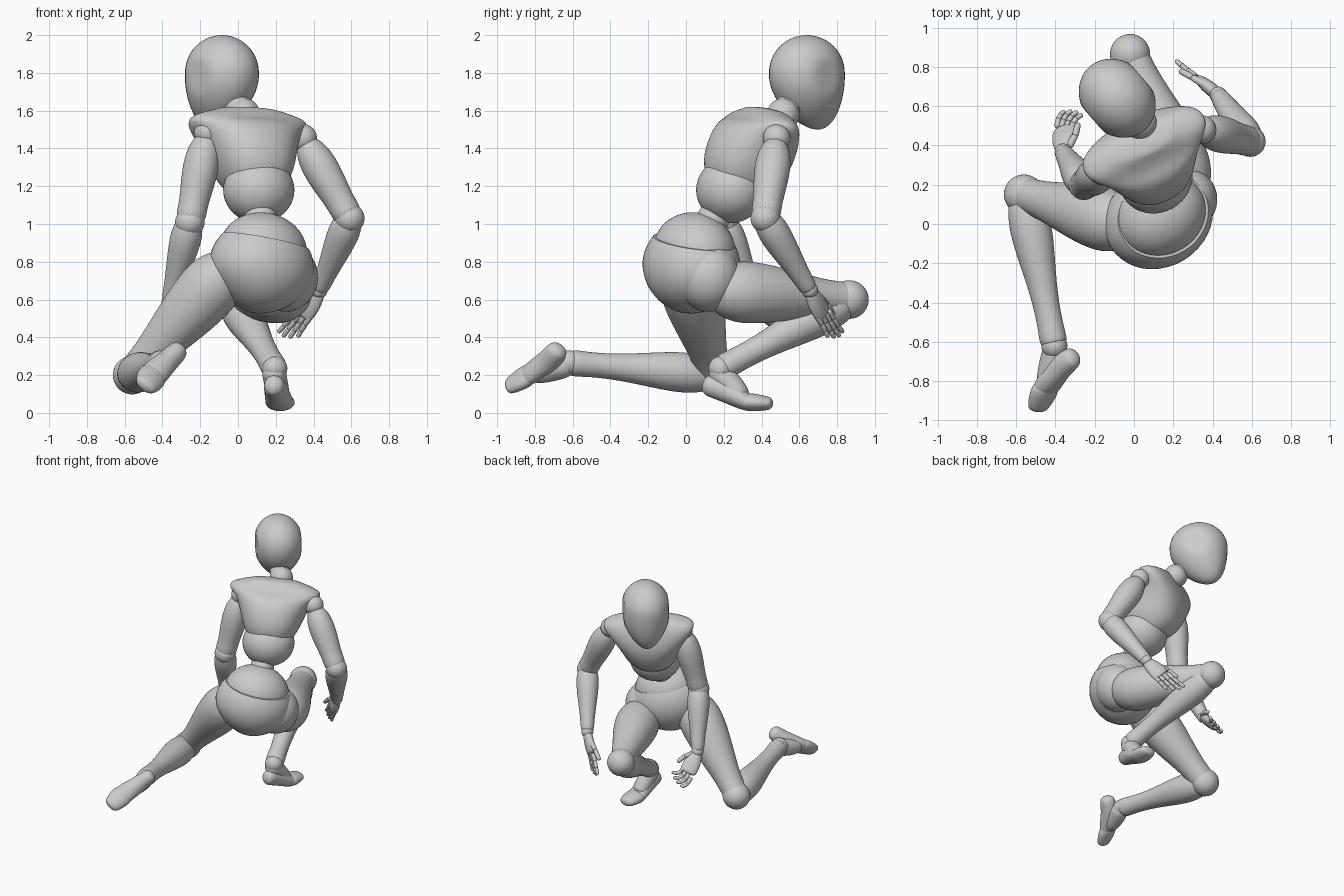
import bpy, bmesh, math
from mathutils import Vector as V, Matrix

if "Cube" in bpy.data.objects:
    bpy.data.objects.remove(bpy.data.objects["Cube"])


def finish(name, bm, lv=0):
    bmesh.ops.recalc_face_normals(bm, faces=bm.faces)
    me = bpy.data.meshes.new(name)
    bm.to_mesh(me)
    bm.free()
    me.shade_smooth()
    ob = bpy.data.objects.new(name, me)
    bpy.context.collection.objects.link(ob)
    if lv:
        m = ob.modifiers.new("smooth", 'SUBSURF')
        m.levels = m.render_levels = lv
    return ob


# Rounded loft through rings (centre, half width along side, half depth)
def loft(name, rings, side=(1, 0, 0.01), seg=16, lv=2, cap=0.7, power=2.0):
    rings = [(V(c), a, b) for c, a, b in rings]
    n = len(rings)
    t0 = (rings[1][0] - rings[0][0]).normalized()
    t1 = (rings[-1][0] - rings[-2][0]).normalized()
    full = []
    for ang in (65, 35):
        c, a, b = rings[0]
        k, h = math.cos(math.radians(ang)), math.sin(math.radians(ang))
        full.append((c - t0 * min(a, b) * cap * h, a * k, b * k, t0))
    for i, (c, a, b) in enumerate(rings):
        t = (rings[min(i + 1, n - 1)][0] - rings[max(i - 1, 0)][0]).normalized()
        full.append((c, a, b, t))
    for ang in (35, 65):
        c, a, b = rings[-1]
        k, h = math.cos(math.radians(ang)), math.sin(math.radians(ang))
        full.append((c + t1 * min(a, b) * cap * h, a * k, b * k, t1))
    bm = bmesh.new()
    loops = []
    for c, a, b, t in full:
        x = V(side)
        x = (x - t * x.dot(t)).normalized()
        y = t.cross(x)
        lp = []
        for j in range(seg):
            q = 2 * math.pi * j / seg
            cx, sy = math.cos(q), math.sin(q)
            cx = math.copysign(abs(cx) ** (2 / power), cx)
            sy = math.copysign(abs(sy) ** (2 / power), sy)
            lp.append(bm.verts.new(c + x * a * cx + y * b * sy))
        loops.append(lp)
    for p, q in zip(loops, loops[1:]):
        for j in range(seg):
            k = (j + 1) % seg
            bm.faces.new((p[j], p[k], q[k], q[j]))
    for lp, (c, a, b), t in ((loops[0], rings[0], -t0), (loops[-1], rings[-1], t1)):
        tip = bm.verts.new(c + t * min(a, b) * cap)
        for j in range(seg):
            bm.faces.new((lp[j], lp[(j + 1) % seg], tip))
    return finish(name, bm, lv)


# Straight limb with a radius profile of (position, radius)
def bone(name, a, b, prof, **kw):
    a, b = V(a), V(b)
    return loft(name, [(a.lerp(b, t), r, r) for t, r in prof], **kw)


def frame(s, f, o):
    x = V(s).normalized()
    y = V(f)
    y = (y - x * y.dot(x)).normalized()
    z = x.cross(y)
    return Matrix.Translation(o) @ Matrix((x, y, z)).transposed().to_4x4()


# Ellipsoid in a frame, optional reshaping and flat cut at a local height
def ball(name, mat, size, shape=None, cut=None):
    bm = bmesh.new()
    bmesh.ops.create_uvsphere(bm, u_segments=40, v_segments=28, radius=1)
    for v in bm.verts:
        v.co = shape(v.co) if shape else V(p * q for p, q in zip(v.co, size))
    if cut is not None:
        g = bm.verts[:] + bm.edges[:] + bm.faces[:]
        bmesh.ops.bisect_plane(bm, geom=g, plane_co=(0, 0, cut), plane_no=(0, 0, 1), clear_outer=True)
        bmesh.ops.holes_fill(bm, edges=[e for e in bm.edges if e.is_boundary])
    bm.transform(mat)
    ob = finish(name, bm)
    if cut is not None:
        ob.data.set_sharp_from_angle(angle=math.radians(40))
    return ob


def sphere(name, c, r):
    return ball(name, Matrix.Translation(c), (r, r, r))


# Head with flattened temples, full back of skull and a forward chin
def head_shape(p):
    t = max(0, -p.z)
    x = max(-0.165, min(0.165, p.x * 0.18 * (1 + 0.12 * t - 0.35 * t * t)))
    y = p.y * 0.215 * (1 - 0.1 * t * t) + 0.075 * t ** 2
    return V((x, y, p.z * (0.2 if p.z > 0 else 0.3)))


hm = frame((0.75, 0.65, 0), (-0.65, 0.75, 0), (-0.085, 0.64, 1.8))
ball("head", hm, None, head_shape)
bone("neck", (0.06, 0.46, 1.52), (-0.04, 0.59, 1.68), [(0, 0.085), (0.5, 0.07), (1, 0.075)])
sphere("neck_joint", (0.03, 0.515, 1.58), 0.086)

# Chest, waist and pelvis
cm = frame((0.9, 0.42, -0.05), (-0.42, 0.9, -0.36), (0.075, 0.33, 1.42))
secs = [(-0.235, 0.025, 0.155, 0.165), (-0.155, 0.015, 0.205, 0.218), (-0.04, 0.02, 0.24, 0.225),
        (0.05, 0.035, 0.285, 0.205), (0.11, 0.04, 0.345, 0.155), (0.16, 0.035, 0.34, 0.115),
        (0.195, 0.03, 0.21, 0.085)]
loft("chest", [(cm @ V((0.005, y, z)), a, b) for z, y, a, b in secs],
     side=(0.9, 0.42, -0.05), seg=24, cap=0.25, power=2.3)
ball("abdomen", frame((0.85, 0.5, 0), (-0.5, 0.85, 0), (0.11, 0.235, 1.18)), (0.192, 0.178, 0.175))
bone("waist", (0.11, 0.2, 1.12), (0.13, 0.08, 0.92), [(0, 0.08), (1, 0.1)])
ps, pf = (0.82, 0.5, -0.2), (-0.5, 0.82, 0)


def pelvis_shape(p):
    k = 1 - 0.22 * max(0, -p.z) ** 2
    return V((p.x * 0.288 * k, p.y * 0.25, p.z * 0.25))


ball("pelvis", frame(ps, pf, (0.125, 0.03, 0.775)), None, pelvis_shape, cut=0.135)
ball("lower_belly", frame(ps, pf, (0.135, 0.045, 0.86)), (0.24, 0.21, 0.2))
ball("right_hip", frame(ps, pf, (0.255, 0.12, 0.715)), (0.17, 0.165, 0.18))


# Arm: shoulder ball, upper arm, elbow, forearm
def arm(side, sh, el, wr):
    sphere(side + "_shoulder", sh, 0.073)
    bone(side + "_upper_arm", sh, el, [(0.06, 0.055), (0.16, 0.085), (0.35, 0.1), (0.6, 0.09),
                                       (0.8, 0.078), (0.93, 0.082)])
    sphere(side + "_elbow", el, 0.078)
    bone(side + "_forearm", el, wr, [(0.06, 0.078), (0.2, 0.088), (0.45, 0.076), (0.75, 0.056), (0.95, 0.05)])
    sphere(side + "_wrist", wr, 0.044)


# Hand: palm, four jointed fingers and a thumb
def hand(side, wr, kn, tip, u, thumb):
    wr, kn, tip, u = V(wr), V(kn), V(tip), V(u).normalized()
    loft(side + "_palm", [(wr, 0.042, 0.032), (wr.lerp(kn, 0.45), 0.066, 0.038), (wr.lerp(kn, 0.95), 0.066, 0.029)], side=u)
    root = wr.lerp(kn, 0.25) - u * 0.04
    th = V(thumb)
    chains = [([root, root.lerp(th, 0.5) - u * 0.012, th], 0.021)]
    for i, k in enumerate((0.92, 1.0, 0.96, 0.82)):
        o = i - 1.5
        a = kn + u * o * 0.034
        e = a + (tip + u * o * 0.042 - a) * k
        c = a + (kn - wr) * 0.55
        q = [a * (1 - t) ** 2 + c * 2 * t * (1 - t) + e * t * t for t in (0, 0.36, 0.7, 1)]
        chains.append((q, 0.018))
    for i, (q, r) in enumerate(chains):
        for j in range(len(q) - 1):
            rr = r * (1 - 0.1 * j)
            bone(f"{side}_finger_{i}_{j}", q[j], q[j + 1],
                 [(0.1, rr), (0.5, rr * 0.93), (0.9, rr * 0.9)], side=u, seg=10, lv=1)


arm("right", (0.345, 0.48, 1.455), (0.592, 0.42, 1.03), (0.43, 0.655, 0.65))
hand("right", (0.425, 0.66, 0.635), (0.345, 0.725, 0.525), (0.255, 0.80, 0.40),
     (0.13, -0.1, -0.05), (0.235, 0.78, 0.52))
arm("left", (-0.16, 0.27, 1.485), (-0.255, 0.20, 1.01), (-0.36, 0.365, 0.59))
hand("left", (-0.36, 0.375, 0.575), (-0.355, 0.485, 0.465), (-0.305, 0.575, 0.42),
     (-0.1, 0.03, -0.1), (-0.285, 0.51, 0.54))


# Leg: thigh, knee, shin, ankle
def leg(side, hip, knee, ankle):
    bone(side + "_thigh", hip, knee, [(0.1, 0.15), (0.2, 0.172), (0.4, 0.16), (0.65, 0.122),
                                      (0.85, 0.095), (0.97, 0.095)])
    sphere(side + "_knee", knee, 0.102)
    bone(side + "_shin", knee, ankle, [(0.06, 0.097), (0.22, 0.114), (0.42, 0.095), (0.65, 0.071),
                                       (0.85, 0.065), (0.97, 0.074)], cap=0.4)
    sphere(side + "_ankle", ankle, 0.066)


# Foot: heel-to-toe body, instep and toe cap
def foot(side, ankle, heel, ball_pt, toe, w):
    an, he, ba, to = V(ankle), V(heel), V(ball_pt), V(toe)
    mid = he.lerp(ba, 0.55)
    loft(side + "_foot", [(he, 0.056, 0.06), (he.lerp(ba, 0.35).lerp(an, 0.15), 0.062, 0.067),
                          (mid.lerp(an, 0.1), 0.066, 0.062), (ba, 0.078, 0.05)], side=w)
    loft(side + "_instep", [(an, 0.066, 0.066), (an.lerp(ba, 0.35), 0.064, 0.07),
                            (an.lerp(ba, 0.75), 0.064, 0.058)], side=w)
    loft(side + "_toes", [(ba, 0.08, 0.05), (ba.lerp(to, 0.5), 0.079, 0.046), (to, 0.062, 0.037)], side=w)


leg("right", (0.29, 0.15, 0.65), (-0.02, 0.865, 0.60), (0.195, 0.185, 0.235))
foot("right", (0.19, 0.175, 0.215), (0.19, 0.125, 0.145), (0.22, 0.32, 0.058),
     (0.23, 0.435, 0.05), (1, -0.05, 0))
leg("left", (-0.035, -0.01, 0.79), (-0.56, 0.15, 0.20), (-0.405, -0.62, 0.265))
foot("left", (-0.40, -0.64, 0.25), (-0.32, -0.685, 0.325), (-0.45, -0.835, 0.2),
     (-0.487, -0.93, 0.145), (0.65, -0.25, -0.68))
